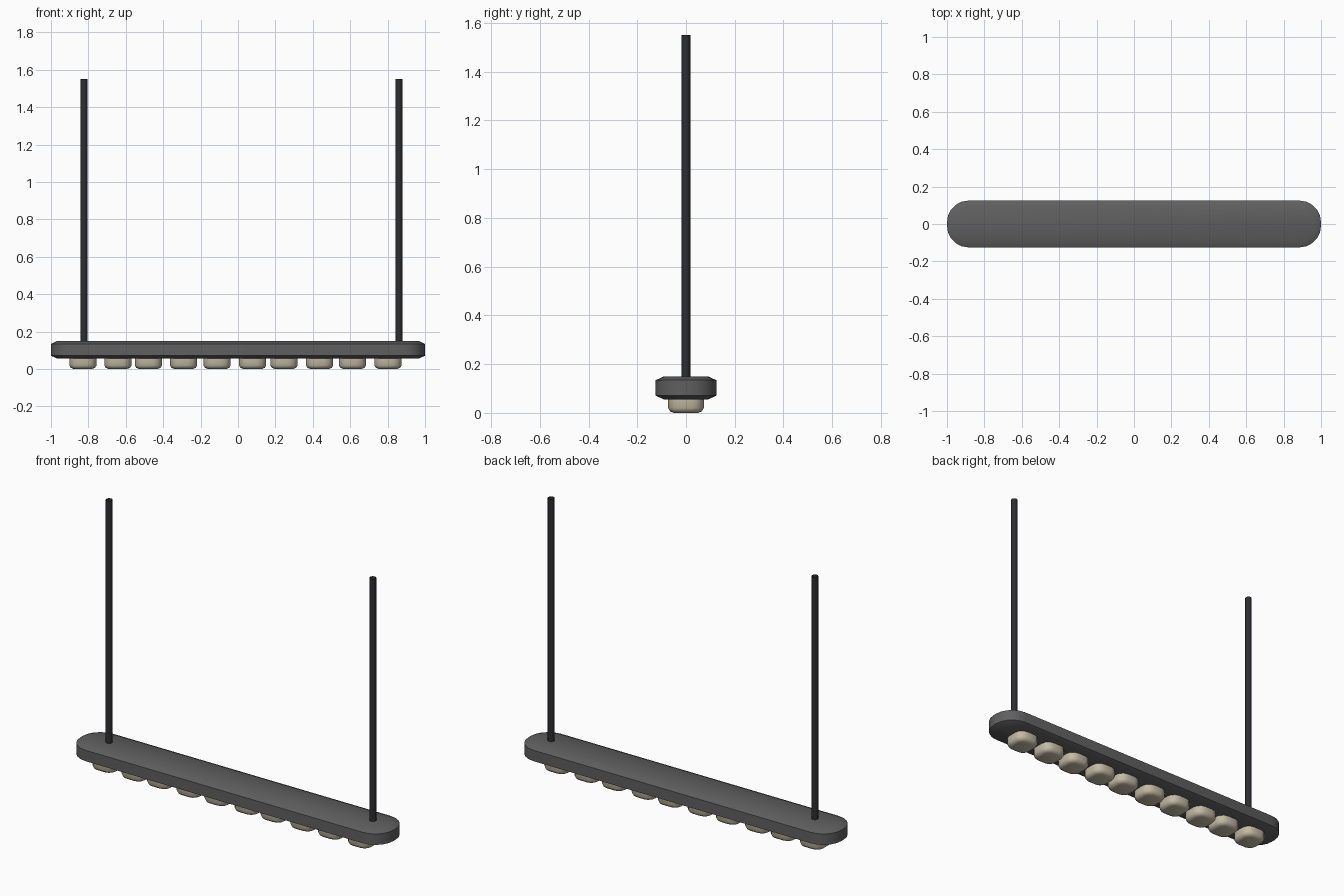
import bpy, bmesh, math

if "Cube" in bpy.data.objects:
    bpy.data.objects.remove(bpy.data.objects["Cube"])


def material(name, rgb):
    m = bpy.data.materials.new(name)
    m.diffuse_color = (*rgb, 1)
    m.use_nodes = True
    m.node_tree.nodes["Principled BSDF"].inputs["Base Color"].default_value = m.diffuse_color
    return m


GREY = material("bar grey", (0.115, 0.115, 0.115))
DARK = material("rod charcoal", (0.026, 0.027, 0.031))
CREAM = material("lamp cream", (0.56, 0.50, 0.38))


def finish(bm, name, mat, loc, angle):
    me = bpy.data.meshes.new(name)
    bm.to_mesh(me)
    bm.free()
    me.materials.append(mat)
    ob = bpy.data.objects.new(name, me)
    ob.location = loc
    bpy.context.collection.objects.link(ob)
    bpy.ops.object.select_all(action='DESELECT')
    ob.select_set(True)
    bpy.context.view_layer.objects.active = ob
    bpy.ops.object.shade_smooth_by_angle(angle=math.radians(angle))
    return ob


def rounded_slab(name, hx, hy, radius, segs, profile, mat, loc=(0, 0, 0)):
    """Stack rounded-rectangle rings; profile lists (inset, z)."""
    bm = bmesh.new()
    rings = []
    for inset, z in profile:
        r = max(radius - inset, 0.012)
        ring = []
        for k, (sx, sy) in enumerate(((1, 1), (-1, 1), (-1, -1), (1, -1))):
            for i in range(segs + 1):
                a = math.pi / 2 * (k + i / segs)
                ring.append(bm.verts.new((sx * (hx - inset - r) + r * math.cos(a),
                                          sy * (hy - inset - r) + r * math.sin(a), z)))
        rings.append(ring)
    for lo, hi in zip(rings, rings[1:]):
        for i in range(len(lo)):
            j = (i + 1) % len(lo)
            bm.faces.new((lo[i], lo[j], hi[j], hi[i]))
    bm.faces.new(rings[0][::-1])
    bm.faces.new(rings[-1])
    bmesh.ops.recalc_face_normals(bm, faces=bm.faces[:])
    return finish(bm, name, mat, loc, 50)


# Long bar with chamfered rims
rounded_slab("bar", 1.0, 0.125, 0.115, 5,
             [(0.035, 0.055), (0, 0.071), (0, 0.134), (0.035, 0.15)], GREY)

# Row of lamp pads under the bar
PADS = (-0.829, -0.642, -0.479, -0.291, -0.112, 0.078, 0.246, 0.436, 0.612, 0.802)
for n, x in enumerate(PADS):
    rounded_slab(f"lamp_pad_{n + 1}", 0.073, 0.073, 0.048, 3,
                 [(0.024, 0), (0.008, 0.006), (0, 0.02), (0, 0.062)], CREAM, (x, 0, 0))

# Two open-ended hanging rods
for side, x in (("left", -0.823), ("right", 0.861)):
    bm = bmesh.new()
    bmesh.ops.create_cone(bm, cap_ends=False, segments=12,
                          radius1=0.018, radius2=0.018, depth=1.41)
    finish(bm, f"hanging_rod_{side}", DARK, (x, 0, 0.845), 40)
